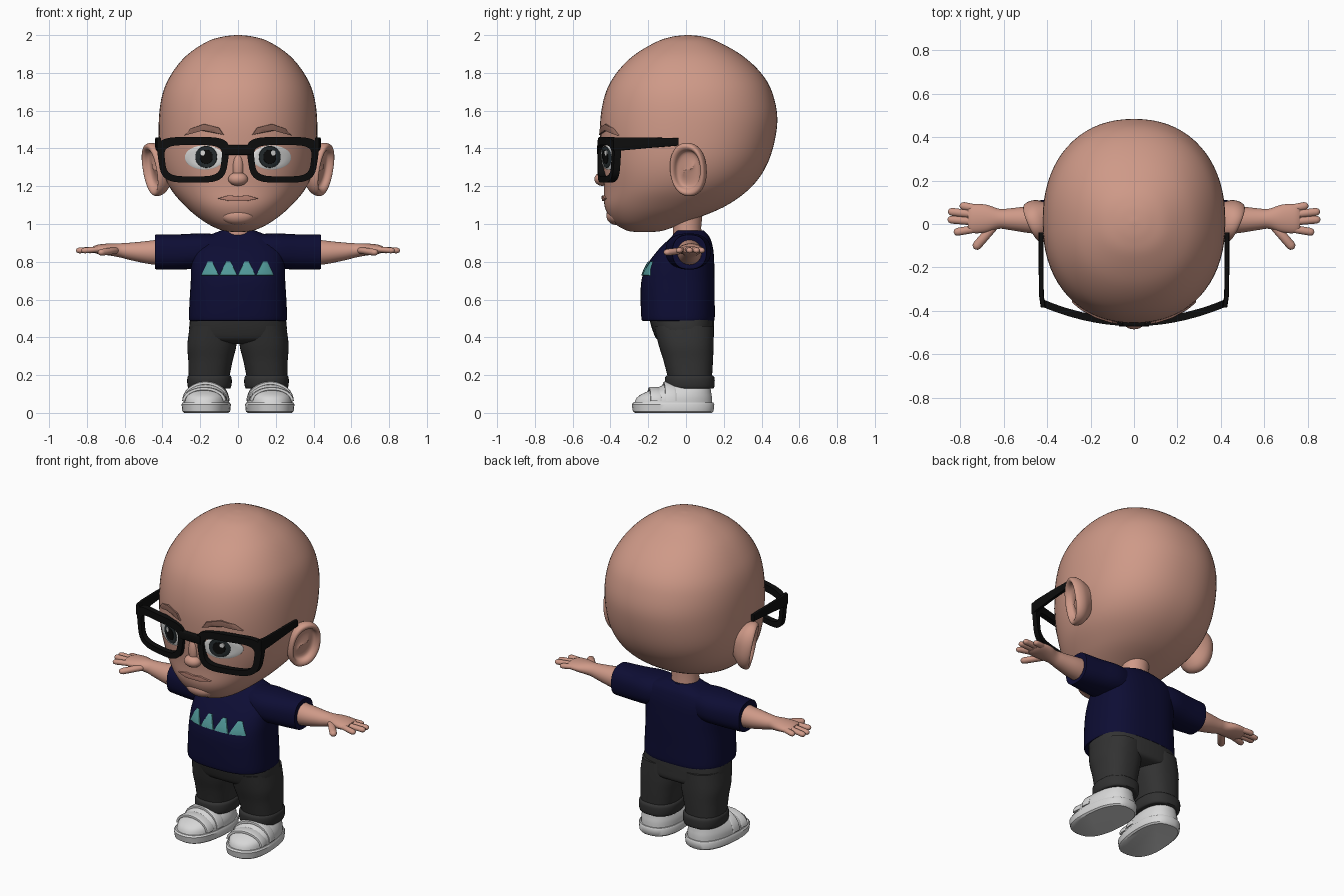
import bpy, bmesh, math
from mathutils import Vector, Matrix

if "Cube" in bpy.data.objects:
    bpy.data.objects.remove(bpy.data.objects["Cube"])


def material(name, r, g, b):
    m = bpy.data.materials.new(name)
    m.use_nodes = True
    m.diffuse_color = (r, g, b, 1)
    m.node_tree.nodes["Principled BSDF"].inputs["Base Color"].default_value = (r, g, b, 1)
    return m


skin = material("skin", .62, .32, .245)
lip = material("lip", .5, .235, .18)
brow = material("brow brown", .26, .13, .1)
navy = material("navy cloth", .004, .004, .034)
teal = material("teal print", .08, .31, .31)
grey = material("charcoal cloth", .032, .032, .032)
white = material("shoe white", .68, .68, .68)
eye_white = material("eye white", .75, .75, .74)
black = material("black plastic", .004, .004, .004)
iris = material("dark iris", .02, .027, .03)


def ring(c, u, v, n=2, seg=40):
    """Superellipse around c with half axes u and v."""
    out = []
    for i in range(seg):
        a = 2 * math.pi * i / seg
        p, q = math.cos(a), math.sin(a)
        out.append(Vector(c) + Vector(u) * math.copysign(abs(p) ** (2 / n), p)
                   + Vector(v) * math.copysign(abs(q) ** (2 / n), q))
    return out


def loft(name, rings, mat, mirror=False, closed=False, matrix=None):
    bm = bmesh.new()
    rows = [[bm.verts.new(p) for p in r] for r in rings]
    n = len(rows[0])
    for a, b in zip(rows, rows[1:] + rows[:1] if closed else rows[1:]):
        for i in range(n):
            bm.faces.new((a[i], a[(i + 1) % n], b[(i + 1) % n], b[i]))
    if not closed:
        bm.faces.new(rows[0][::-1])
        bm.faces.new(rows[-1])
    bmesh.ops.recalc_face_normals(bm, faces=bm.faces)
    if matrix:
        bm.transform(matrix)
    mesh = bpy.data.meshes.new(name)
    bm.to_mesh(mesh)
    bm.free()
    mesh.materials.append(mat)
    ob = bpy.data.objects.new(name, mesh)
    bpy.context.collection.objects.link(ob)
    if mirror:
        ob.modifiers.new("Mirror", 'MIRROR').use_mirror_merge = False
    bpy.ops.object.select_all(action='DESELECT')
    ob.select_set(True)
    bpy.context.view_layer.objects.active = ob
    bpy.ops.object.shade_smooth_by_angle(angle=math.radians(40))
    return ob


def smooth(rows, k=5):
    """Catmull-Rom resampling of a short table of rows."""
    out = []
    for i in range(len(rows) - 1):
        quad = [rows[max(i - 1, 0)], rows[i], rows[i + 1], rows[min(i + 2, len(rows) - 1)]]
        for j in range(k):
            t = j / k
            out.append([b + .5 * t * (c - a + t * (2 * a - 5 * b + 4 * c - d + t * (3 * (b - c) + d - a)))
                        for a, b, c, d in zip(*quad)])
    return out + [list(rows[-1])]


def oval(row, cx=0, n=2.0, seg=40):
    z, w, y0, y1 = row
    return ring((cx, (y0 + y1) / 2, z), (w, 0, 0), (0, (y1 - y0) / 2, 0), n, seg)


def front_of(rows, n):
    """Function giving the y of the front surface of a stack of ovals."""
    def y_at(x, z):
        for a, b in zip(rows, rows[1:]):
            if a[0] <= z <= b[0]:
                t = (z - a[0]) / (b[0] - a[0])
                w, y0, y1 = [p + (q - p) * t for p, q in zip(a[1:], b[1:])]
                return (y0 + y1) / 2 - (y1 - y0) / 2 * max(0, 1 - abs(x / w) ** n) ** (1 / n)
    return y_at


def plate(name, outline, surface, off, mat, mirror=True):
    """Thin plate hugging a front surface."""
    cx = sum(p[0] for p in outline) / len(outline)
    cz = sum(p[1] for p in outline) / len(outline)
    rings = []
    for s, o in ((.03, off), (.35, off), (.7, off), (.97, off), (1, off * .7), (1, -.003)):
        pts = [(cx + (x - cx) * s, cz + (z - cz) * s) for x, z in outline]
        rings.append([Vector((x, surface(x, z) - o, z)) for x, z in pts])
    return loft(name, rings, mat, mirror)


def disc(x, z, rx, rz, n=2):
    return [(p.x, p.z) for p in ring((x, 0, z), (rx, 0, 0), (0, 0, rz), n, 28)]


def capsule(name, a, b, r, mat, flat=1.0, mirror=True):
    a, b = Vector(a), Vector(b)
    d = (b - a).normalized()
    side = d.cross(Vector((0, 0, 1))).normalized()
    up = side.cross(d)
    spots = [(a - d * r * math.cos(t), math.sin(t)) for t in (.15, .5, .9, 1.57)]
    spots += [(b + d * r * math.cos(t), math.sin(t)) for t in (1.57, .9, .5, .15)]
    return loft(name, [ring(p, side * r * s, up * r * s * flat, 2, 16) for p, s in spots], mat, mirror)


def ball(name, loc, size, mat):
    rows = [(-math.cos(t), math.sin(t)) for t in (math.pi * (i + .3) / 16.6 for i in range(17))]
    return loft(name, [ring((loc[0], loc[1], loc[2] + h * size[2]), (size[0] * s, 0, 0),
                            (0, size[1] * s, 0), 2, 28) for h, s in rows], mat)


# Head: stacked ovals as height, half width, front, back
head_rows = smooth([(.958, .03, -.27, -.17), (.968, .09, -.32, -.11), (1.01, .175, -.385, 0),
                    (1.09, .275, -.43, .2), (1.2, .365, -.435, .35), (1.34, .412, -.448, .44),
                    (1.53, .42, -.455, .483), (1.68, .402, -.43, .462), (1.79, .355, -.375, .405),
                    (1.89, .275, -.28, .3), (1.965, .165, -.155, .17), (1.992, .08, -.07, .09),
                    (2, .012, .0, .02)], 6)
face = front_of(head_rows, 2.2)
loft("head", [oval(r, 0, 2.2, 72) for r in head_rows], skin)
loft("neck", [oval(r) for r in ((.9, .09, -.07, .09), (.98, .078, -.07, .08), (1.08, .085, -.08, .09))], skin)

# Nose and mouth
ball("nose_tip", (0, -.443, 1.238), (.052, .042, .036), skin)
ball("nose_bridge", (0, -.432, 1.3), (.03, .03, .08), skin)
ball("chin", (0, -.37, 1.045), (.09, .052, .05), skin)
plate("mouth", [(-.11, 1.135), (-.05, 1.152), (0, 1.147), (.05, 1.152), (.11, 1.135), (.05, 1.122), (-.05, 1.122)],
      face, .012, lip, False)

# Eyes and brows
plate("eyes", disc(.178, 1.352, .104, .064), face, .005, eye_white)
plate("irises", disc(.168, 1.355, .058, .058), face, .0075, iris)
plate("pupils", disc(.168, 1.355, .034, .038), face, .01, black)
plate("eye_glints", disc(.187, 1.376, .013, .014), face, .0125, eye_white)
plate("brows", [(.075, 1.472), (.1, 1.51), (.18, 1.53), (.25, 1.505), (.285, 1.468), (.19, 1.494)],
      face, .01, brow)

# Dished ears, top and back leaning outward
tilt = Matrix.Translation((.437, .015, 1.29)) @ Matrix.Rotation(-.42, 4, 'Z') @ Matrix.Rotation(.17, 4, 'Y')
loft("ears", [ring((x, 0, 0), (0, .1 * s, 0), (0, .028 * (1 - s), .142 * s), 2.2)
              for x, s in smooth([(-.07, .6), (-.03, .9), (.0, 1), (.025, .98), (.033, .88),
                                  (.024, .76), (.002, .66), (-.002, .4), (.008, .05)], 3)],
     skin, True, matrix=tilt)

# Glasses: bowed rims, bridge and temples
def rim_loop(cz, w, h, depth):
    pts = ring((.237, 0, cz), (w, 0, 0), (0, 0, h), 4, 48)
    for p in pts:
        p.x += (p.z - 1.34) * (p.x - .237) * .8
        p.y = -.47 + .5 * p.x ** 2 + depth
    return pts


loft("glasses_rims", [rim_loop(1.34, .185, .121, 0), rim_loop(1.335, .15, .083, 0),
                      rim_loop(1.335, .15, .083, .035), rim_loop(1.34, .185, .121, .035)],
     black, True, closed=True)
loft("glasses_bridge", [ring((x, -.456, 1.392), (0, .016, 0), (0, 0, .026), 5, 16) for x in (-.07, 0, .07)], black)
loft("glasses_temples", [ring((x, y, z), (.011, 0, 0), (0, 0, h), 6, 16) for x, y, z, h in
                         ((.418, -.385, 1.422, .036), (.426, -.33, 1.424, .034),
                          (.428, -.2, 1.43, .028), (.428, -.04, 1.435, .02))], black, True)

# Shirt with short sleeves and a row of printed peaks
shirt_rows = smooth([(.488, .25, -.225, .145), (.5, .26, -.236, .152), (.6, .256, -.24, .152),
                     (.7, .25, -.236, .152), (.78, .248, -.208, .15), (.86, .24, -.15, .145),
                     (.92, .2, -.09, .13), (.95, .13, -.062, .11), (.965, .09, -.055, .095)])
loft("shirt_body", [oval(r, 0, 2.7, 56) for r in shirt_rows], navy)
loft("sleeves", [ring((x, y, z), (0, ry, 0), (0, 0, rz), 2.4) for x, y, z, ry, rz in
                 smooth([(.08, .01, .86, .1, .085), (.2, .012, .857, .12, .093), (.32, .015, .852, .105, .093),
                         (.425, .018, .852, .092, .092), (.438, .018, .852, .088, .088), (.436, .018, .852, .07, .07)])],
     navy, True)
shirt = front_of(shirt_rows, 2.7)
for i in range(4):
    x = -.148 + i * .097
    plate(f"shirt_peak_{i + 1}", [(x - .046, .728), (x, .728), (x + .046, .728), (x + .036, .752),
                                  (x + .012, .802), (x - .012, .802), (x - .036, .752)], shirt, .007, teal, False)

# Arms and hands
loft("arms", [ring((x, y, z), (0, ry, 0), (0, 0, rz)) for x, y, z, ry, rz in
              smooth([(.4, .018, .85, .066, .07), (.48, .02, .85, .062, .06), (.57, .022, .855, .05, .046),
                      (.62, .024, .86, .046, .038), (.68, .025, .865, .064, .032),
                      (.74, .024, .866, .066, .025), (.765, .022, .866, .05, .016)])], skin, True)
for i, (y0, x1, y1) in enumerate([(.07, .785, .083), (.042, .838, .056), (.01, .84, .02), (-.02, .812, -.036)]):
    capsule(f"finger_{i + 1}", (.72, y0, .867), (x1, y1, .86), .018, skin, .85)
capsule("thumb", (.65, -.015, .86), (.722, -.098, .85), .021, skin, .85)

# Trousers with turned-up cuffs
loft("trouser_hips", [oval(r, 0, 2.7) for r in
                      smooth([(.365, .14, -.09, .1), (.385, .235, -.15, .142), (.44, .258, -.178, .148), (.52, .25, -.2, .148)])],
     grey)
leg_rows = smooth([(.195, .108, -.098, .138), (.28, .118, -.12, .143), (.36, .13, -.145, .146), (.46, .126, -.17, .146)])
loft("trouser_legs", [oval(r, .153 - .09 * (r[0] - .195), 2.4) for r in leg_rows], grey, True)
loft("trouser_cuffs", [oval(r, .151, 2.4) for r in
                       smooth([(.128, .1, -.09, .13), (.132, .112, -.108, .148), (.16, .118, -.112, .152),
                               (.19, .116, -.11, .15), (.2, .105, -.096, .136)], 3)], grey, True)
loft("ankles", [oval(r, .155) for r in ((.08, .075, -.08, .11), (.15, .075, -.08, .11))], skin, True)

# Shoes turned slightly outward, with soles and straps
turn = Matrix.Translation((.162, 0, 0)) @ Matrix.Rotation(.09, 4, 'Z')
loft("shoe_soles", [oval(r, 0, 2.5) for r in ((0, .115, -.27, .138), (.008, .124, -.282, .146),
                                             (.045, .128, -.288, .15), (.054, .122, -.28, .145))],
     white, True, matrix=turn)
loft("shoe_uppers", [oval(r, 0, 2.3) for r in
                     smooth([(.045, .12, -.276, .14), (.08, .118, -.262, .138), (.105, .11, -.225, .134),
                             (.13, .096, -.16, .13), (.152, .082, -.11, .122), (.158, .068, -.09, .11)], 3)],
     white, True, matrix=turn)
for i, (y, w, h) in enumerate([(-.09, .115, .095), (-.168, .108, .066)]):
    arc = [math.pi * k / 16 for k in range(17)]
    loft(f"shoe_straps_{i + 1}", [ring((w * math.cos(a), y, .062 + h * math.sin(a)), (0, .03, 0),
                                      (.01 * math.cos(a), 0, .01 * math.sin(a)), 4, 16) for a in arc],
         white, True, matrix=turn)
